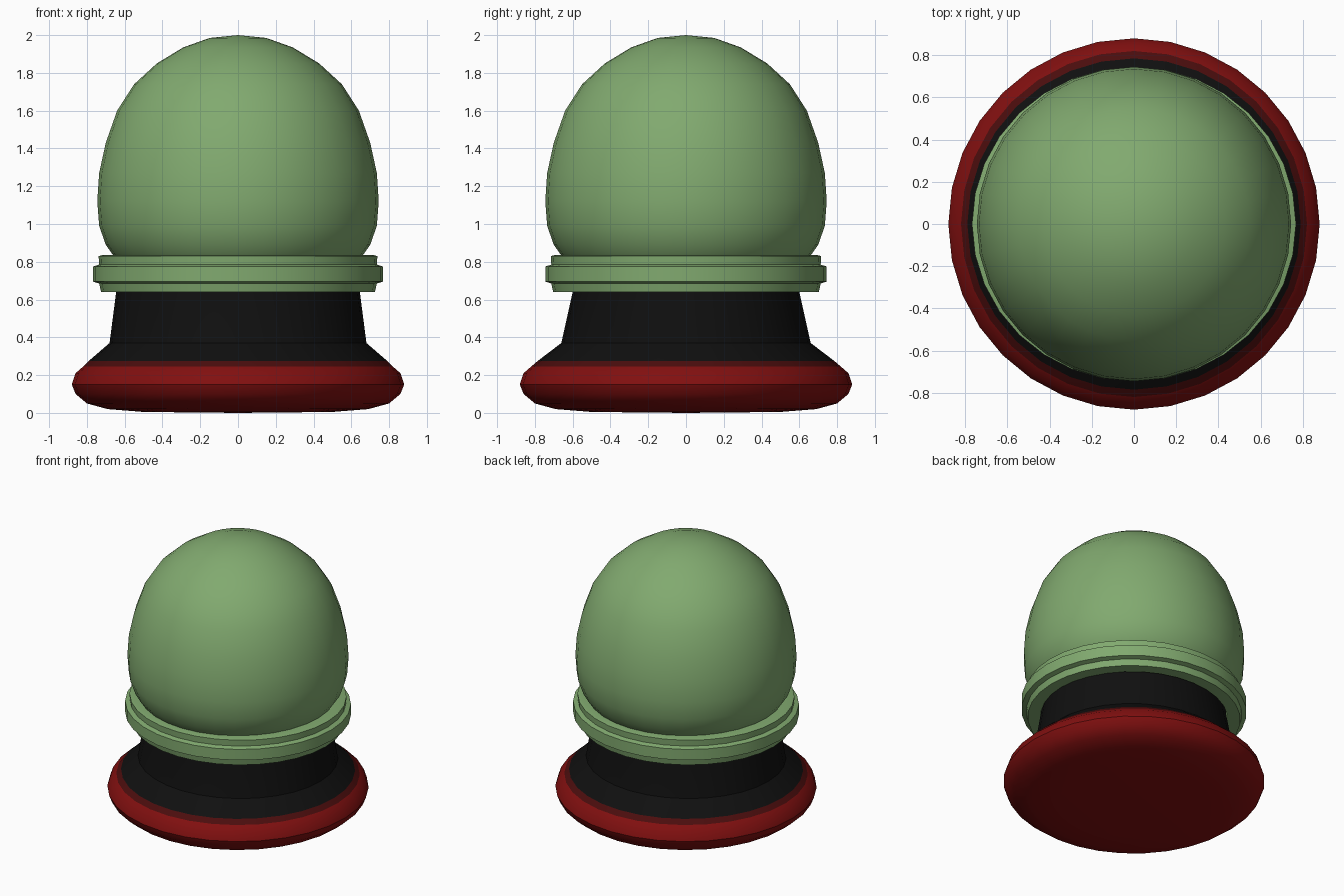
import bpy, bmesh, math

if "Cube" in bpy.data.objects:
    bpy.data.objects.remove(bpy.data.objects["Cube"])

SEGMENTS = 32


def material(name, rgb):
    mat = bpy.data.materials.new(name)
    mat.diffuse_color = (*rgb, 1)
    mat.use_nodes = True
    mat.node_tree.nodes["Principled BSDF"].inputs["Base Color"].default_value = mat.diffuse_color
    return mat


def lathe(name, profile, mats, pick=lambda z: 0, closed=False, angle=30):
    """Spin (rx, ry, z) points around z; a zero radius makes a pole."""
    bm = bmesh.new()
    rings = []
    for rx, ry, z in profile:
        if rx == 0:
            rings.append([bm.verts.new((0, 0, z))] * SEGMENTS)
            continue
        ring = []
        for i in range(SEGMENTS):
            a = 2 * math.pi * i / SEGMENTS
            ring.append(bm.verts.new((rx * math.cos(a), ry * math.sin(a), z)))
        rings.append(ring)
    pairs = list(zip(rings, rings[1:]))
    if closed:
        pairs.append((rings[-1], rings[0]))
    for low, high in pairs:
        for i in range(SEGMENTS):
            j = (i + 1) % SEGMENTS
            corners = dict.fromkeys((low[i], low[j], high[j], high[i]))
            face = bm.faces.new(list(corners))
            face.material_index = pick(face.calc_center_median().z)
    bmesh.ops.recalc_face_normals(bm, faces=bm.faces)
    mesh = bpy.data.meshes.new(name)
    bm.to_mesh(mesh)
    bm.free()
    obj = bpy.data.objects.new(name, mesh)
    bpy.context.collection.objects.link(obj)
    for mat in mats:
        mesh.materials.append(mat)
    bpy.ops.object.select_all(action='DESELECT')
    obj.select_set(True)
    bpy.context.view_layer.objects.active = obj
    bpy.ops.object.shade_smooth_by_angle(angle=math.radians(angle))
    return obj


green = material("green", (0.22, 0.40, 0.16))
red = material("red", (0.22, 0.005, 0.005))
dark_red = material("dark_red", (0.07, 0.004, 0.004))
black = material("black", (0.005, 0.005, 0.005))

# Base: round red foot blending into a slightly oval black neck
base = [(0, 0, 0), (0.50, 0.50, 0.005), (0.69, 0.69, 0.02), (0.80, 0.80, 0.05),
        (0.86, 0.86, 0.10), (0.88, 0.88, 0.15), (0.86, 0.86, 0.21),
        (0.82, 0.82, 0.245), (0.79, 0.785, 0.275), (0.68, 0.66, 0.37),
        (0.645, 0.60, 0.64), (0.63, 0.59, 0.80), (0, 0, 0.80)]
lathe("base", base, [red, dark_red, black],
      lambda z: 0 if z < 0.24 else 1 if z < 0.27 else 2, angle=40)

# Collar: stepped oval ring around the neck
collar = [(r, r * 0.97, z) for r, z in
          [(0.64, 0.64), (0.725, 0.64), (0.735, 0.685), (0.768, 0.695),
           (0.768, 0.775), (0.735, 0.785), (0.738, 0.83), (0.72, 0.835),
           (0.64, 0.835)]]
lathe("collar", collar, [green], closed=True)

# Dome: egg-shaped glass shell
dome = [(r, r, z) for r, z in
        [(0.62, 0.78), (0.665, 0.84), (0.70, 0.89), (0.735, 0.99), (0.745, 1.12),
         (0.735, 1.27), (0.70, 1.43), (0.64, 1.60), (0.55, 1.74), (0.43, 1.85),
         (0.29, 1.935), (0.15, 1.985), (0, 2.0)]]
shell = lathe("dome", dome, [green])
solid = shell.modifiers.new("thickness", 'SOLIDIFY')
solid.thickness = 0.012
solid.offset = -1
